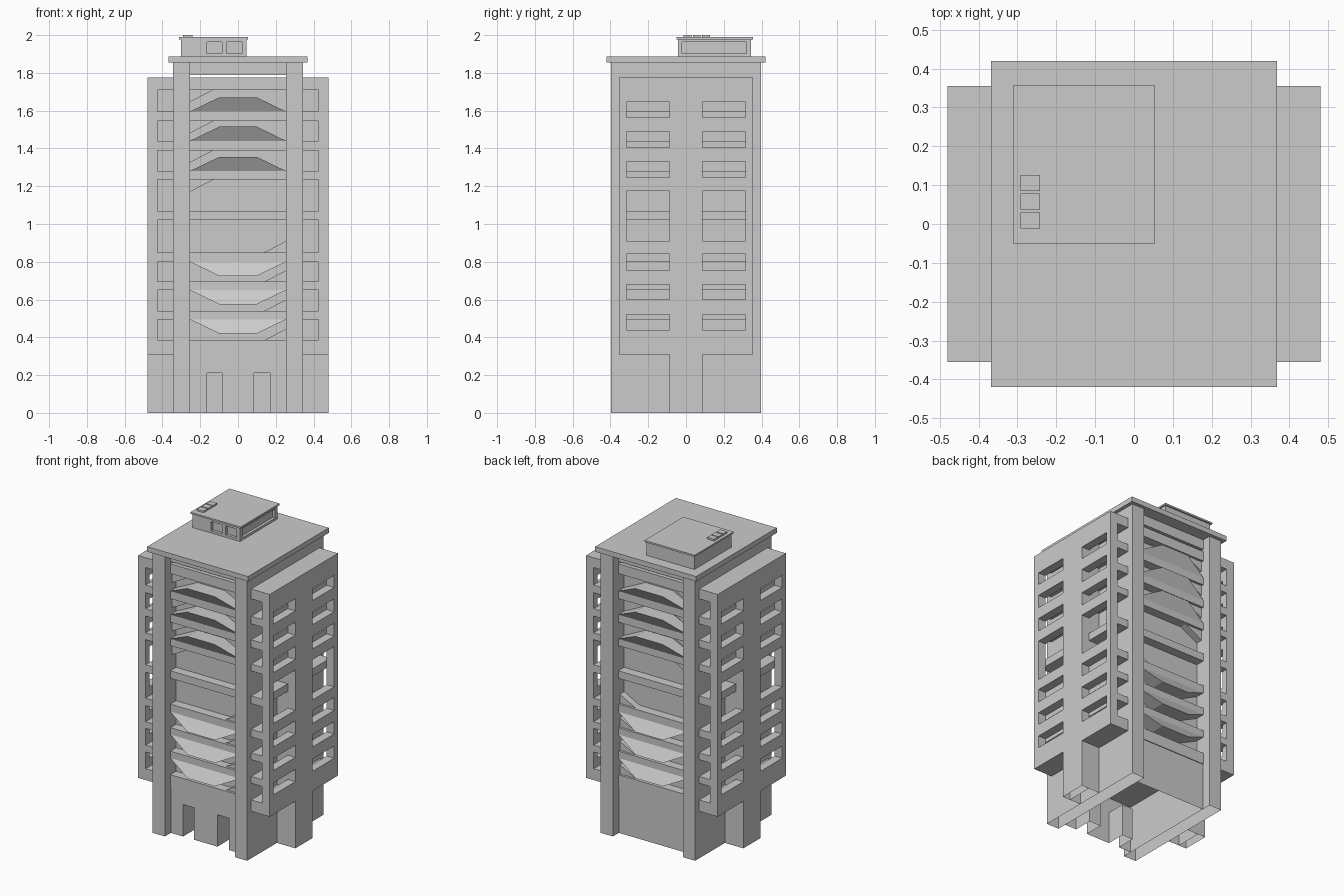
import bpy, bmesh

if "Cube" in bpy.data.objects:
    bpy.data.objects.remove(bpy.data.objects["Cube"])


def mesh_object(name, bm):
    bmesh.ops.recalc_face_normals(bm, faces=bm.faces)
    me = bpy.data.meshes.new(name)
    bm.to_mesh(me)
    bm.free()
    ob = bpy.data.objects.new(name, me)
    bpy.context.collection.objects.link(ob)
    return ob


def boxes(name, specs):
    """Boxes given as (x0, x1, y0, y1, z0, z1), joined in one object."""
    bm = bmesh.new()
    for x0, x1, y0, y1, z0, z1 in specs:
        verts = bmesh.ops.create_cube(bm, size=1)['verts']
        for v in verts:
            v.co.x = x0 if v.co.x < 0 else x1
            v.co.y = y0 if v.co.y < 0 else y1
            v.co.z = z0 if v.co.z < 0 else z1
    return mesh_object(name, bm)


def cut(ob, specs):
    """Cut box openings out of an object."""
    cutter = boxes("opening_cutter", specs)
    cutter.hide_render = True
    mod = ob.modifiers.new("openings", 'BOOLEAN')
    mod.operation = 'DIFFERENCE'
    mod.solver = 'EXACT'
    mod.object = cutter
    bpy.context.view_layer.objects.active = ob
    bpy.ops.object.modifier_apply(modifier=mod.name)
    bpy.data.objects.remove(cutter)


def open_bottom(ob):
    """Remove the faces lying on the ground."""
    bm = bmesh.new()
    bm.from_mesh(ob.data)
    low = [f for f in bm.faces if all(v.co.z < 0.001 for v in f.verts)]
    bmesh.ops.delete(bm, geom=low, context='FACES')
    bm.to_mesh(ob.data)
    bm.free()


def prism(name, front, y_back):
    """Solid between a front outline (x, y, z) and its copy at y_back."""
    bm = bmesh.new()
    a = [bm.verts.new(p) for p in front]
    b = [bm.verts.new((p[0], y_back, p[2])) for p in front]
    bm.faces.new(a)
    bm.faces.new(b[::-1])
    n = len(a)
    for i in range(n):
        bm.faces.new((a[i], b[i], b[(i + 1) % n], a[(i + 1) % n]))
    return mesh_object(name, bm)


SLABS = [(.31, .385), (.495, .54), (.65, .695), (.80, .85), (1.02, 1.07),
         (1.235, 1.28), (1.39, 1.44), (1.545, 1.595), (1.71, 1.775)]
WINDOWS = [(.44, .52), (.60, .68), (.755, .84), (.91, 1.175),
           (1.245, 1.33), (1.405, 1.49), (1.565, 1.645)]
MID = 1.045          # the facade is mirrored above and below this height
CORE_Y, LEDGE_Y = .28, .34

# ground floor block with two front doorways
base = boxes("ground_floor", [(-.255, .255, -.335, .335, 0, .31)])
cut(base, [(-.165, -.085, -.5, -.21, -.1, .21), (.085, .17, -.5, -.21, -.1, .21)])
open_bottom(base)

# central core and full height side walls that form the corner pillars
boxes("core", [(-.255, .255, -CORE_Y, CORE_Y, .31, 1.775)])
for s, side in ((-1, "left"), (1, "right")):
    def xs(a, b):
        return (min(s * a, s * b), max(s * a, s * b))

    open_bottom(boxes(side + "_pillar_wall", [(*xs(.255, .345), -.397, .397, 0, 1.855)]))

    # wing: outer wall with windows, centre column and floor slabs
    open_bottom(boxes(side + "_column", [(*xs(.345, .425), -.088, .088, 0, 1.775),
                                         (*xs(.425, .48), -.088, .088, 0, .31)]))
    shell = boxes(side + "_wing_wall", [(*xs(.425, .48), -.355, .355, .31, 1.775)])
    cut(shell, [(*xs(.40, .52), y0, y1, z0, z1) for z0, z1 in WINDOWS
                for y0, y1 in ((-.315, -.088), (.088, .315))])
    boxes(side + "_wing_slabs", [(*xs(.345, .425), y0, y1, z0, z1) for z0, z1 in SLABS
                                 for y0, y1 in ((-.355, -.088), (.088, .355))])

# facade ledges on the front and back
for s, face in ((-1, "front"), (1, "back")):
    ys = sorted((s * CORE_Y, s * LEDGE_Y))
    boxes(face + "_ledges", [(-.255, .255, *ys, z0, z1) for z0, z1 in SLABS])

    # slanted parapets: rising from upper ledges, hanging from lower ones
    for i in range(3):
        for up in (True, False):
            z0 = SLABS[5 + i][1] if up else SLABS[3 - i][0]
            z1 = z0 + (.075 if up else -.075)
            prism(face + "_slanted_parapet",
                  [(-.255, s * LEDGE_Y, z0), (-.1, s * .385, z1),
                   (.1, s * .385, z1), (.255, s * LEDGE_Y, z0)], s * CORE_Y)

    # small corner wedges: low ones to the right, high ones to the left
    for i in range(4):
        z = SLABS[i][1]
        prism(face + "_low_wedge", [(.14, s * .325, z), (.255, s * .325, z),
                                    (.255, s * .325, z + .06)], s * CORE_Y)
        z = SLABS[5 + i][0]
        prism(face + "_high_wedge", [(-.13, s * .325, z), (-.255, s * .325, z),
                                     (-.255, s * .325, z - .065)], s * CORE_Y)

# roof
boxes("roof_beam", [(-.255, .255, -.34, .34, 1.79, 1.855)])
boxes("roof_slab", [(-.368, .368, -.42, .42, 1.855, 1.888)])

# rooftop room with recessed windows, its cap and vents
room = boxes("rooftop_room", [(-.303, .045, -.043, .345, 1.888, 1.978)])
cut(room, [(-.165, -.085, -.1, -.025, 1.903, 1.963),
           (-.06, .02, -.1, -.025, 1.903, 1.963),
           (.027, .1, -.02, .32, 1.903, 1.963)])
boxes("rooftop_cap", [(-.312, .054, -.05, .356, 1.978, 1.989)])
boxes("rooftop_vents", [(-.292, -.242, y, y + .041, 1.989, 2.0)
                        for y in (-.012, .037, .085)])
